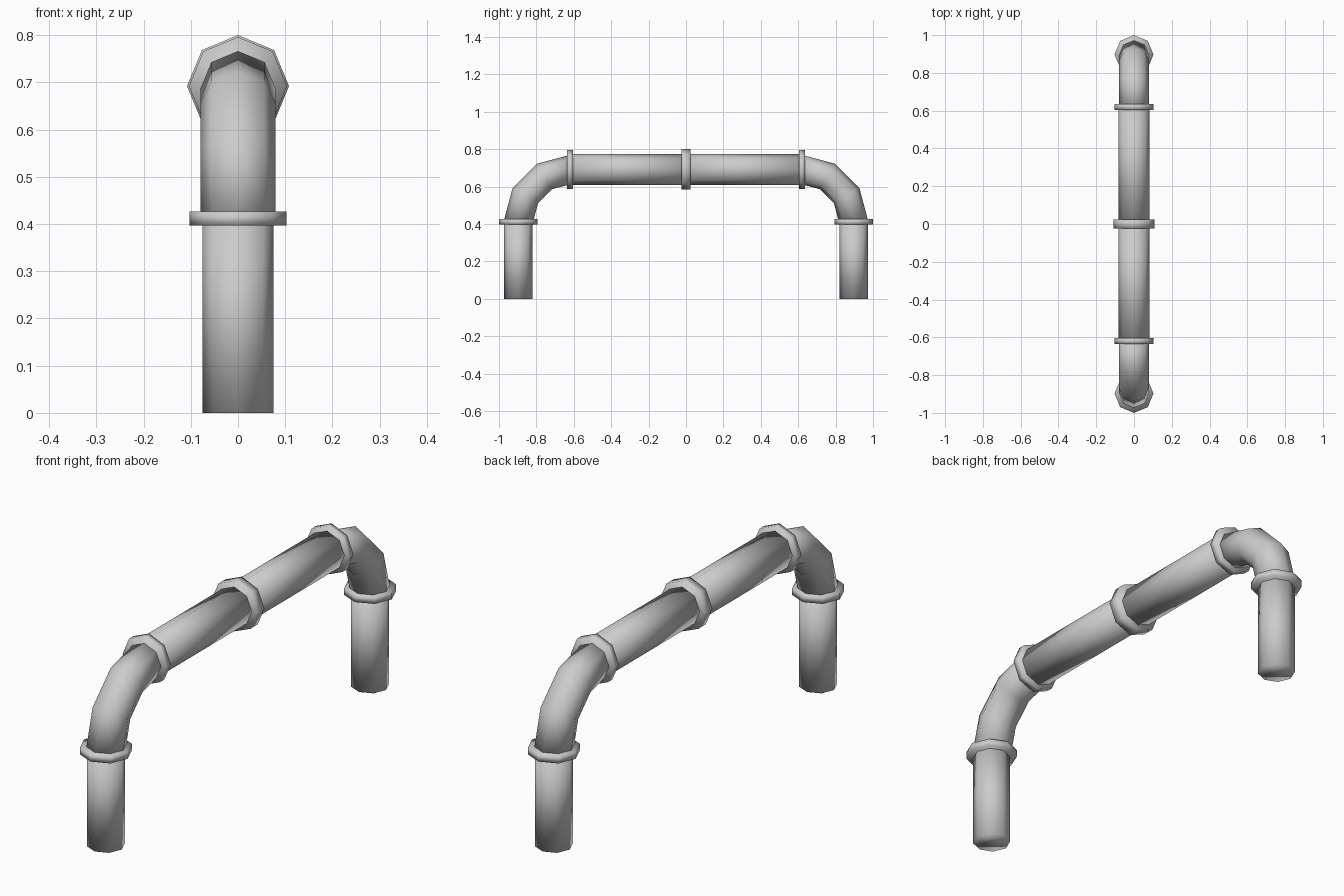
import bpy, bmesh
from math import sin, cos, pi, radians
from mathutils import Vector

if "Cube" in bpy.data.objects:
    bpy.data.objects.remove(bpy.data.objects["Cube"])

SIDES = 8
LEG_Y = 0.897      # leg axis
BAR_Z = 0.692      # top bar axis
BEND_Z = 0.41      # where the elbow leaves the leg
BEND_R = BAR_Z - BEND_Z
BEND_Y = LEG_Y - BEND_R


def tube(name, path, radius):
    """Capped eight-sided tube along (y, z, angle) stations in the x = 0 plane.
    angle is the direction of travel in the yz plane."""
    bm = bmesh.new()
    rings = []
    for y, z, ang in path:
        side = Vector((0, -sin(ang), cos(ang)))
        ring = []
        for i in range(SIDES):
            t = 2 * pi * i / SIDES
            p = Vector((0, y, z)) + side * (radius * sin(t))
            p.x = radius * cos(t)
            ring.append(bm.verts.new(p))
        rings.append(ring)
    for a, b in zip(rings, rings[1:]):
        for i in range(SIDES):
            j = (i + 1) % SIDES
            bm.faces.new((a[i], a[j], b[j], b[i]))
    bm.faces.new(rings[0])
    bm.faces.new(rings[-1])
    bmesh.ops.recalc_face_normals(bm, faces=bm.faces)
    for f in bm.faces:
        f.smooth = True
    mesh = bpy.data.meshes.new(name)
    bm.to_mesh(mesh)
    bm.free()
    obj = bpy.data.objects.new(name, mesh)
    bpy.context.collection.objects.link(obj)
    return obj


def upright(y, z0, z1):
    return [(y, z0, pi / 2), (y, z1, pi / 2)]


def level(y0, y1):
    return [(y0, BAR_Z, 0), (y1, BAR_Z, 0)]


for label, s in (("front", -1), ("back", 1)):
    # Leg and its collar
    tube(label + "_leg", upright(s * LEG_Y, 0, BEND_Z), 0.075)
    tube(label + "_leg_collar", upright(s * LEG_Y, 0.397, 0.426), 0.103)
    # Elbow in three segments
    bend = []
    for k in range(4):
        a = radians(30 * k)
        bend.append((s * (BEND_Y + BEND_R * cos(a)), BEND_Z + BEND_R * sin(a),
                     pi / 2 + s * a))
    tube(label + "_elbow", bend, 0.079)
    # Collar between elbow and bar
    tube(label + "_bar_collar", level(s * 0.604, s * 0.635), 0.104)
    # Half of the top bar
    tube(label + "_bar", level(0, s * 0.62), 0.083)

# Middle coupling
tube("middle_collar", level(-0.025, 0.025), 0.108)
